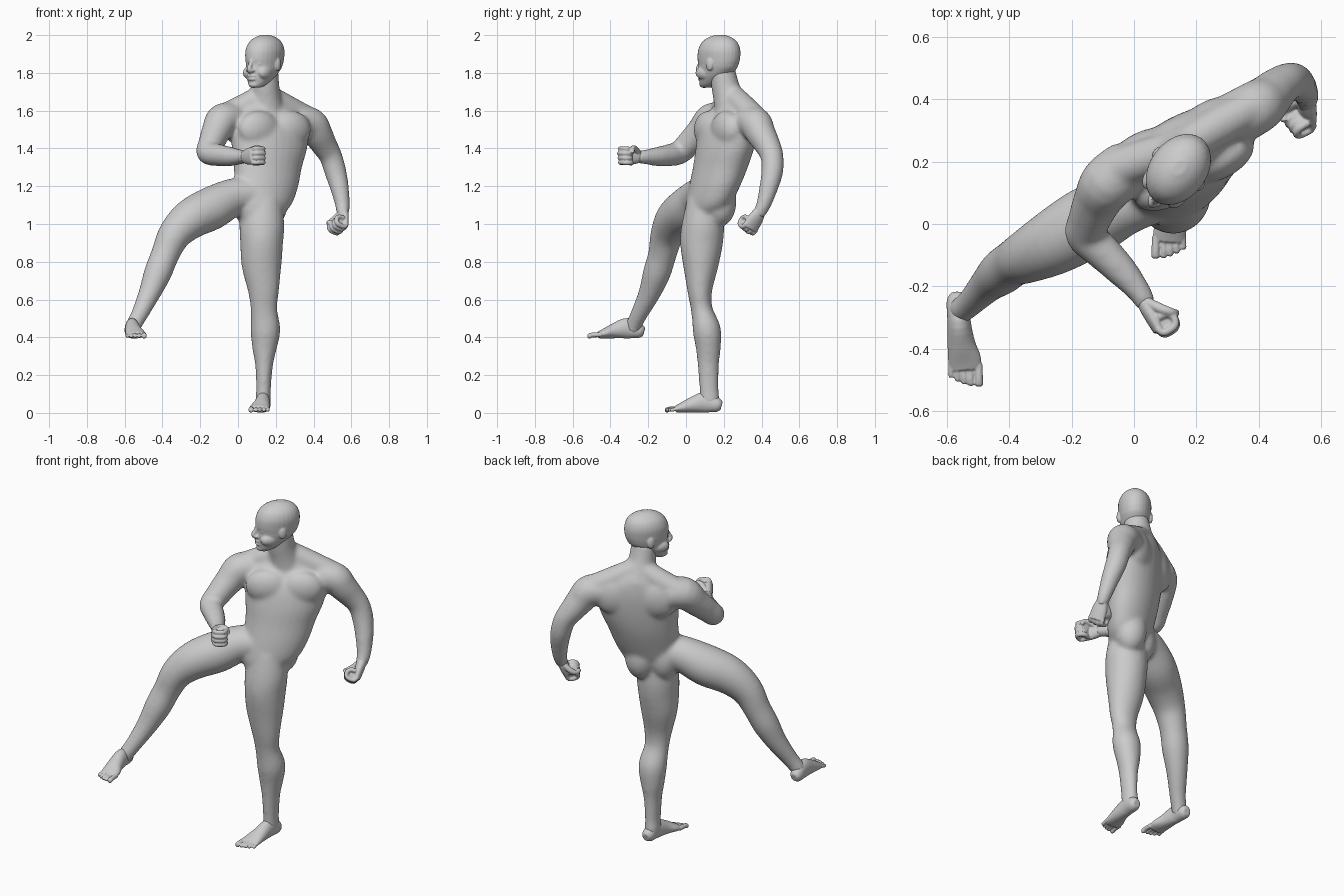
import bpy, bmesh, math
from mathutils import Vector, Matrix

bm = bmesh.new()
PAD = 0.00017          # makes up for shrinkage when the body is softened
Z = Vector((0, 0, 1))


def spline(p0, p1, p2, p3, t):
    return 0.5 * (2 * p1 + (p2 - p0) * t + (2 * p0 - 5 * p1 + 4 * p2 - p3) * t * t
                  + (3 * p1 - p0 - 3 * p2 + p3) * t ** 3)


def loft(rows, u=(1, 0, 0), flat=False, n=28, sub=4):
    """Closed tube through rows (x, y, z, half width along u[, half depth])."""
    rows = [Vector(tuple(r) if len(r) == 5 else (*r, r[3])) for r in rows]
    ext = [rows[0]] + rows + [rows[-1]]
    pts = []
    for i in range(len(rows) - 1):
        pts += [spline(*ext[i:i + 4], k / sub) for k in range(sub)]
    pts.append(rows[-1])
    rings, u = [], Vector(u)
    for i, p in enumerate(pts):
        a, b = pts[max(i - 1, 0)], pts[min(i + 1, len(pts) - 1)]
        t = Z if flat else (Vector(b[:3]) - Vector(a[:3])).normalized()
        s = (u - t * u.dot(t)).normalized()
        w = t.cross(s)
        ra, rb = p[3] + PAD / p[3], p[4] + PAD / p[4]
        rings.append([bm.verts.new(Vector(p[:3]) + s * (ra * math.cos(q)) + w * (rb * math.sin(q)))
                      for q in (2 * math.pi * k / n for k in range(n))])
    for r0, r1 in zip(rings, rings[1:]):
        for k in range(n):
            bm.faces.new((r0[k], r0[(k + 1) % n], r1[(k + 1) % n], r1[k]))
    bm.faces.new(rings[0][::-1])
    bm.faces.new(rings[-1])


def blob(c, size, side, front):
    """Ellipsoid with radii along the side, front and up directions."""
    m = Matrix((side * size[0], front * size[1], Z * size[2])).transposed().to_4x4()
    bmesh.ops.create_uvsphere(bm, u_segments=20, v_segments=12, radius=1,
                              matrix=Matrix.Translation(c) @ m)


def finish(name, voxel, soften):
    """Fuse the pieces collected so far into one smooth object."""
    bmesh.ops.recalc_face_normals(bm, faces=bm.faces[:])
    mesh = bpy.data.meshes.new(name)
    bm.to_mesh(mesh)
    bm.clear()
    ob = bpy.data.objects.new(name, mesh)
    bpy.context.collection.objects.link(ob)
    rm = ob.modifiers.new("fuse", 'REMESH')
    rm.mode, rm.voxel_size, rm.use_smooth_shade = 'VOXEL', voxel, True
    sm = ob.modifiers.new("soften", 'SMOOTH')
    sm.factor, sm.iterations = 0.5, soften


# Torso: turned towards +x
u = Vector((0.88, 0.48, 0)).normalized()
v = Vector((u.y, -u.x, 0))
loft([(0.10, 0.085, 1.02, 0.09, 0.07), (0.13, 0.112, 1.09, 0.155, 0.10), (0.15, 0.148, 1.19, 0.178, 0.116),
      (0.158, 0.182, 1.3, 0.193, 0.126), (0.167, 0.206, 1.4, 0.215, 0.13), (0.166, 0.226, 1.5, 0.228, 0.122),
      (0.155, 0.245, 1.58, 0.21, 0.098), (0.15, 0.25, 1.64, 0.13, 0.078), (0.148, 0.235, 1.69, 0.07, 0.062)],
     u, flat=True)
chest = Vector((0.165, 0.22, 1.49))
for s in (-1, 1):
    blob(chest + v * 0.06 + u * s * 0.095 + Z * 0.01, (0.12, 0.067, 0.1), u, v)          # pectorals
    blob(chest - v * (0.07 - s * 0.008) + u * s * 0.12 + Z * 0.035, (0.12, 0.062, 0.115), u, v)  # shoulder blades
    blob(Vector((0.118, 0.145, 1.115)) + u * s * 0.065, (0.09, 0.092, 0.13), u, v)       # buttocks

# Neck and trapezius
loft([(0.15, 0.245, 1.6, 0.095), (0.147, 0.225, 1.67, 0.08), (0.145, 0.208, 1.73, 0.072), (0.145, 0.19, 1.82, 0.066)])
for end in ((-0.07, 0.17, 1.575, 0.06), (0.37, 0.37, 1.56, 0.06)):
    mid = [(a + b) / 2 for a, b in zip((0.145, 0.245, 1.68, 0.064), end)]
    loft([(0.145, 0.24, 1.69, 0.055), mid, end], Z)

# Standing leg
loft([(0.13, 0.10, 1.13, 0.10, 0.09), (0.127, 0.09, 1.0, 0.117, 0.11), (0.125, 0.082, 0.9, 0.112, 0.112),
      (0.125, 0.078, 0.78, 0.104, 0.092), (0.135, 0.073, 0.65, 0.081, 0.064), (0.137, 0.083, 0.55, 0.068, 0.054),
      (0.145, 0.11, 0.44, 0.077, 0.072), (0.14, 0.118, 0.34, 0.062, 0.063), (0.138, 0.118, 0.25, 0.043, 0.053),
      (0.135, 0.122, 0.12, 0.034, 0.047), (0.133, 0.125, 0.075, 0.037, 0.05), (0.132, 0.125, 0.03, 0.03, 0.04)])

# Raised leg
loft([(0.08, 0.10, 1.16, 0.09), (-0.03, 0.065, 1.14, 0.099), (-0.14, 0.01, 1.083, 0.113),
      (-0.25, -0.055, 1.027, 0.105), (-0.335, -0.10, 0.945, 0.087), (-0.385, -0.125, 0.84, 0.073),
      (-0.425, -0.155, 0.74, 0.071), (-0.47, -0.195, 0.63, 0.055), (-0.522, -0.25, 0.52, 0.041),
      (-0.552, -0.275, 0.465, 0.038), (-0.56, -0.285, 0.425, 0.03)], (0, 1, 0))

# Arms
loft([(0.31, 0.33, 1.54, 0.085), (0.385, 0.37, 1.53, 0.085), (0.42, 0.395, 1.48, 0.078),
      (0.455, 0.43, 1.42, 0.067), (0.49, 0.455, 1.36, 0.058), (0.515, 0.457, 1.28, 0.055),
      (0.538, 0.437, 1.19, 0.046), (0.553, 0.41, 1.10, 0.034), (0.555, 0.38, 1.045, 0.026)])
loft([(-0.01, 0.19, 1.55, 0.085), (-0.08, 0.135, 1.55, 0.088), (-0.115, 0.08, 1.49, 0.076),
      (-0.145, 0.01, 1.42, 0.065), (-0.157, -0.035, 1.378, 0.06), (-0.105, -0.085, 1.365, 0.056),
      (-0.04, -0.15, 1.357, 0.048), (0.015, -0.215, 1.355, 0.034), (0.042, -0.262, 1.355, 0.026)], Z)
finish("body", 0.01, 14)
PAD = 0.00001

# Head: turned towards -x
f = Vector((-0.6, -0.8, 0))
side = Vector((0.8, -0.6, 0))


def at(fwd, lat, z):
    return Vector((0.14, 0.172, 0)) + f * fwd + side * lat + Z * z


loft([(*at(o, 0, z), w, l) for z, o, w, l in (
    (1.722, 0.078, 0.026, 0.026), (1.74, 0.06, 0.046, 0.053), (1.78, 0.03, 0.068, 0.088),
    (1.82, 0.008, 0.08, 0.111), (1.845, 0.0, 0.085, 0.117), (1.875, -0.002, 0.089, 0.124),
    (1.92, -0.005, 0.091, 0.122), (1.96, -0.008, 0.078, 0.104), (1.987, -0.01, 0.05, 0.07),
    (2.001, -0.01, 0.018, 0.025))], side, flat=True)
loft([(*at(0.112, 0, 1.875), 0.009), (*at(0.124, 0, 1.845), 0.010), (*at(0.134, 0, 1.82), 0.014),
      (*at(0.118, 0, 1.807), 0.014)], side)                                          # nose
for s in (-1, 1):
    blob(at(0.122, s * 0.014, 1.812), (0.011, 0.013, 0.009), side, f)                # nostrils
    blob(at(0.094, s * 0.034, 1.848), (0.017, 0.013, 0.009), side, f)                # eyes
    blob(at(-0.005, s * 0.087, 1.845), (0.012, 0.022, 0.034), side, f)               # ears
    blob(at(0.06, s * 0.05, 1.80), (0.03, 0.05, 0.035), side, f)                     # cheeks
loft([(*at(0.078, -0.055, 1.868), 0.010), (*at(0.11, 0, 1.876), 0.012),
      (*at(0.078, 0.055, 1.868), 0.010)], Z)                                         # brow
for z in (1.784, 1.767):
    blob(at(0.111, 0, z), (0.028, 0.016, 0.009), side, f)                            # lips
blob(at(0.096, 0, 1.738), (0.03, 0.022, 0.018), side, f)                             # chin
finish("head", 0.005, 3)


def foot(name, mx, dx, dy, dz):
    def put(x, y, z, *r):
        return (mx * x + dx, y + dy, z + dz, *r)
    loft([put(0.137, 0.188, 0.036, 0.02, 0.022), put(0.137, 0.165, 0.042, 0.035, 0.039),
          put(0.133, 0.10, 0.056, 0.037, 0.054), put(0.126, 0.03, 0.042, 0.044, 0.04),
          put(0.115, -0.025, 0.027, 0.053, 0.025), put(0.112, -0.055, 0.02, 0.049, 0.017)])
    loft([put(0.132, 0.12, 0.075, 0.028), put(0.127, 0.07, 0.065, 0.027), put(0.118, 0.0, 0.036, 0.024)])  # instep
    for i in range(5):                                                                        # toes
        x, r = 0.069 + i * 0.021 + (0.005 if i else 0), 0.0125 if i == 0 else 0.0082
        tip = -0.111 + 0.0018 * i * i
        loft([put(x + 0.001, -0.04, 0.022, r), put(x, tip + 0.025, 0.02, r),
              put(x, tip + 0.008, 0.015, r * 1.1), put(x, tip, 0.014, r * 0.6)], n=12)
    finish(name, 0.004, 3)


foot("standing_foot", 1, 0, 0, 0)
foot("raised_foot", -1, -0.428, -0.41, 0.392)


def fist(name, wrist, d, c):
    """Palm along d with the fingers curled towards c."""
    w, d, c = Vector(wrist), Vector(d).normalized(), Vector(c)
    c = (c - d * c.dot(d)).normalized()
    s = d.cross(c)
    loft([(*(w - d * 0.035), 0.018, 0.016), (*w, 0.031, 0.026), (*(w + d * 0.05), 0.044, 0.026),
          (*(w + d * 0.11), 0.047, 0.02)], s)
    loft([(*(w + d * 0.085 + c * 0.025 + s * e), 0.026) for e in (-0.035, 0, 0.035)], d)      # filled grip
    for i in range(4):                                                                        # fingers
        k = w + d * (0.12 - 0.004 * abs(i - 1)) + s * (0.036 - 0.0243 * i)
        steps = ((-0.002, -0.015), (0.01, 0.007), (0.05, 0.003), (0.06, -0.022), (0.045, -0.042), (0.015, -0.045))
        loft([(*(k + c * a + d * b), 0.0118) for a, b in steps], s, n=12)
    loft([(*(w + d * a + c * b + s * e), r) for a, b, e, r in (                               # thumb
        (0.01, 0.006, 0.018, 0.016), (0.05, 0.035, 0.04, 0.016), (0.075, 0.06, 0.04, 0.013),
        (0.085, 0.074, 0.015, 0.011))], d + c * 0.1 - s, n=12)
    finish(name, 0.004, 3)


fist("lowered_fist", (0.555, 0.393, 1.07), (-0.02, -0.5, -0.85), (-0.8, -0.45, 0.2))
fist("raised_fist", (0.033, -0.245, 1.355), (0.45, -0.88, 0.06), (0.8, 0.5, 0))
